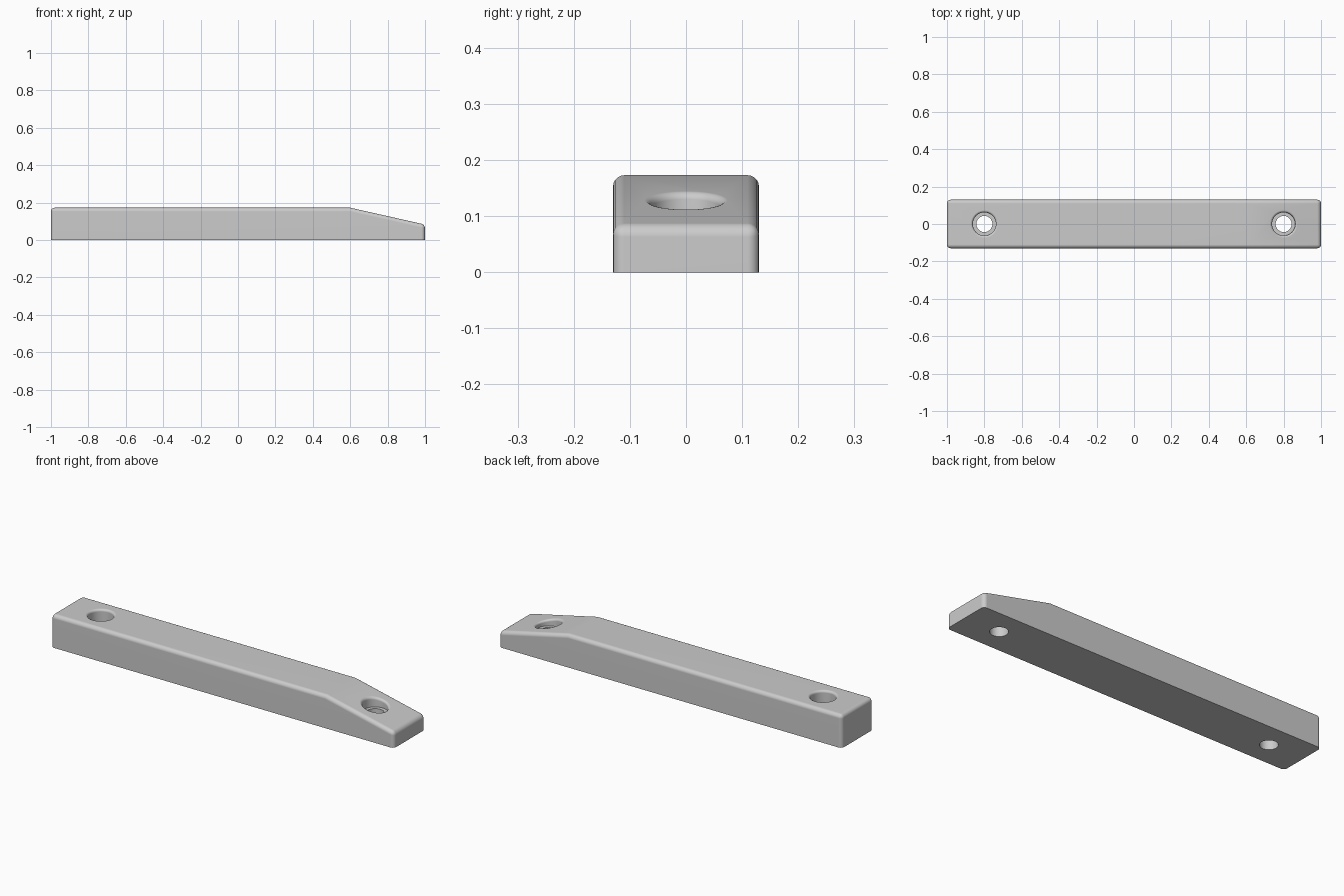
import bpy, bmesh, math
from mathutils import Vector

HALF_W, HEIGHT, TIP, BEND = 0.13, 0.173, 0.083, 0.6
HOLES = (-0.8, 0.8)
BORE_R, HOLE_R, SEAT_Z = 0.062, 0.043, 0.087

default = bpy.data.objects.get("Cube")
if default:
    bpy.data.objects.remove(default, do_unlink=True)

grey = bpy.data.materials.new("light grey")
grey.use_nodes = True
colour = (0.6, 0.6, 0.6, 1)
grey.diffuse_color = colour
grey.node_tree.nodes["Principled BSDF"].inputs["Base Color"].default_value = colour


def make_object(name, bm):
    bmesh.ops.recalc_face_normals(bm, faces=bm.faces)
    mesh = bpy.data.meshes.new(name)
    bm.to_mesh(mesh)
    bm.free()
    mesh.materials.append(grey)
    obj = bpy.data.objects.new(name, mesh)
    bpy.context.collection.objects.link(obj)
    return obj


# Bar: side profile extruded across the width
bm = bmesh.new()
profile = [(-1, 0), (1, 0), (1, TIP), (BEND, HEIGHT), (-1, HEIGHT)]
side = bm.faces.new([bm.verts.new((x, -HALF_W, z)) for x, z in profile])
extruded = bmesh.ops.extrude_face_region(bm, geom=[side])["geom"]
bmesh.ops.translate(bm, vec=(0, 2 * HALF_W, 0),
                    verts=[v for v in extruded if isinstance(v, bmesh.types.BMVert)])

# Round every edge except the base outline and the bend across the top
def is_rounded(edge):
    a, b = (v.co for v in edge.verts)
    on_base = max(a.z, b.z) < 0.01
    on_bend = abs(a.x - BEND) < 0.01 and abs(b.x - BEND) < 0.01
    return not (on_base or on_bend)

bmesh.ops.bevel(bm, geom=[e for e in bm.edges if is_rounded(e)], offset=0.02,
                segments=5, profile=0.5, affect='EDGES', clamp_overlap=True)
bar = make_object("mounting_bar", bm)

# Stepped cutters: wide bore above a narrow through hole
bm = bmesh.new()
steps = [(HOLE_R, -0.1), (HOLE_R, SEAT_Z), (BORE_R, SEAT_Z), (BORE_R, 0.3)]
for x in HOLES:
    rings = []
    for r, z in steps:
        ring = bmesh.ops.create_circle(bm, segments=48, radius=r)["verts"]
        bmesh.ops.translate(bm, vec=(x, 0, z), verts=ring)
        rings.append(ring)
    for low, high in zip(rings, rings[1:]):
        for i in range(48):
            j = (i + 1) % 48
            bm.faces.new((low[i], low[j], high[j], high[i]))
    bm.faces.new(rings[0])
    bm.faces.new(rings[-1])
cutter = make_object("hole_cutter", bm)
cutter.hide_render = True

cut = bar.modifiers.new("screw_holes", 'BOOLEAN')
cut.operation = 'DIFFERENCE'
cut.solver = 'EXACT'
cut.object = cutter
bpy.context.view_layer.objects.active = bar
bar.select_set(True)
bpy.ops.object.modifier_apply(modifier=cut.name)
bpy.data.objects.remove(cutter, do_unlink=True)

# Soften the upper rim of each bore
def on_rim(edge):
    return all(v.co.z > SEAT_Z + 0.01 and
               min(abs(math.hypot(v.co.x - x, v.co.y) - BORE_R) for x in HOLES) < 0.001
               for v in edge.verts) and any(f.normal.z > 0.9 for f in edge.link_faces) \
        and any(abs(f.normal.z) < 0.1 for f in edge.link_faces)

bm = bmesh.new()
bm.from_mesh(bar.data)
bm.normal_update()
bmesh.ops.bevel(bm, geom=[e for e in bm.edges if on_rim(e)], offset=0.012,
                segments=4, profile=0.5, affect='EDGES', clamp_overlap=False)
bm.to_mesh(bar.data)
bm.free()

bpy.ops.object.shade_smooth_by_angle(angle=math.radians(30))
weighted = bar.modifiers.new("weighted_normals", 'WEIGHTED_NORMAL')
weighted.keep_sharp = True
